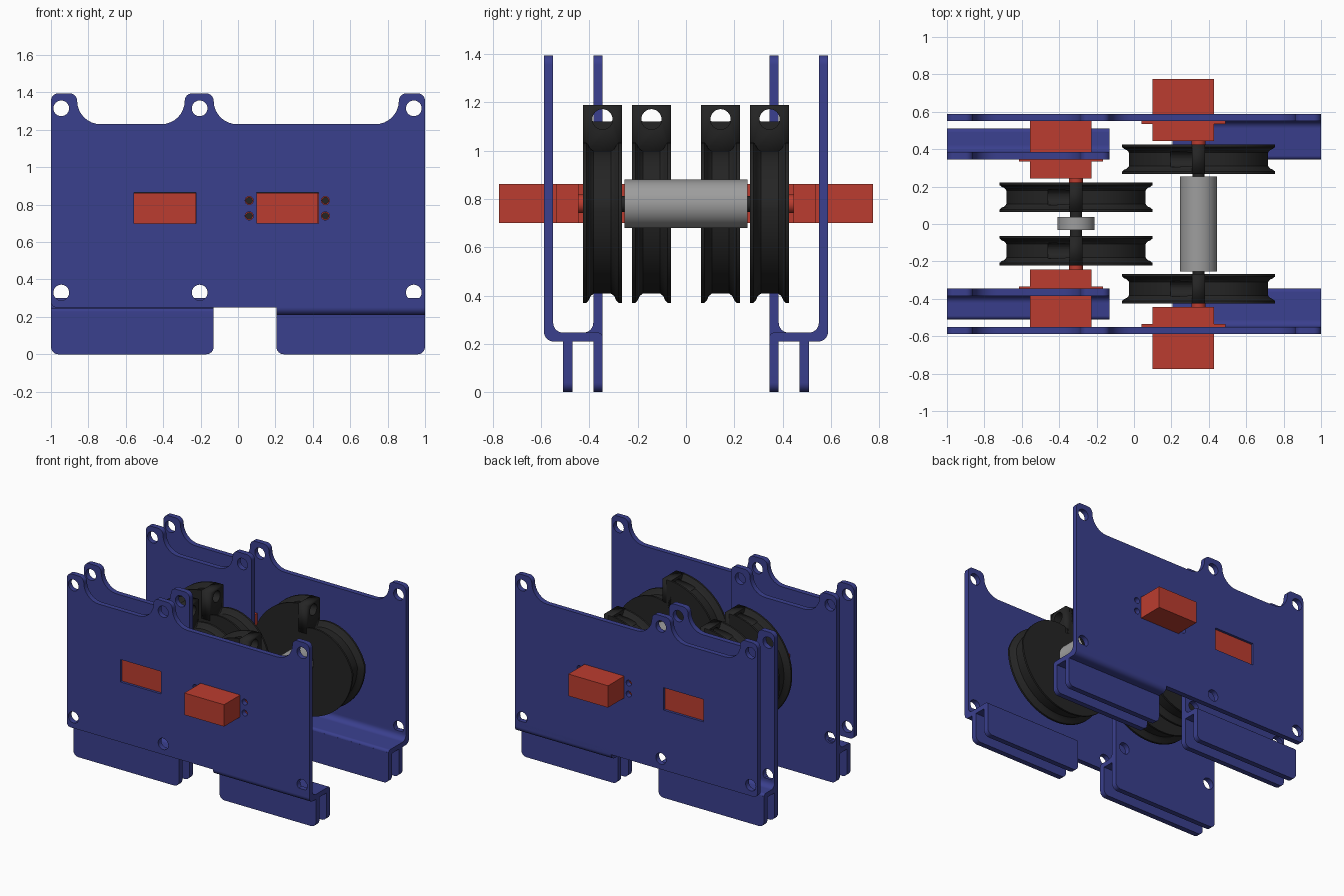
import bpy, bmesh, math
from mathutils import Vector

if "Cube" in bpy.data.objects:
    bpy.data.objects.remove(bpy.data.objects["Cube"])


def material(name, rgb):
    m = bpy.data.materials.new(name)
    m.diffuse_color = (*rgb, 1)
    m.use_nodes = True
    m.node_tree.nodes["Principled BSDF"].inputs["Base Color"].default_value = m.diffuse_color
    return m


BLUE = material("blue", (0.042, 0.050, 0.27))
RED = material("red", (0.50, 0.046, 0.029))
BLACK = material("black", (0.018, 0.018, 0.018))
GREY = material("grey", (0.34, 0.34, 0.34))
AXIS_Z = 0.78


def finish(ob, mat):
    ob.data.materials.clear()
    ob.data.materials.append(mat)
    bpy.ops.object.select_all(action='DESELECT')
    ob.select_set(True)
    bpy.context.view_layer.objects.active = ob
    bpy.ops.object.shade_smooth_by_angle(angle=math.radians(30))
    return ob


def mesh_object(name, bm, mat):
    bmesh.ops.recalc_face_normals(bm, faces=bm.faces[:])
    me = bpy.data.meshes.new(name)
    bm.to_mesh(me)
    bm.free()
    ob = bpy.data.objects.new(name, me)
    bpy.context.collection.objects.link(ob)
    return finish(ob, mat)


def rounded(corners, steps=8):
    """Turn (x, y, radius) corners into an outline with arcs."""
    out = []
    for i, (x, y, r) in enumerate(corners):
        p = Vector((x, y))
        if r == 0:
            out.append(p)
            continue
        a = (Vector(corners[i - 1][:2]) - p).normalized()
        b = (Vector(corners[(i + 1) % len(corners)][:2]) - p).normalized()
        c = p + (a + b) * r          # all corners are right angles
        for k in range(steps + 1):
            t = k / steps * math.pi / 2
            out.append(c - b * r * math.cos(t) - a * r * math.sin(t))
    return out


def rect(x0, x1, z0, z1):
    return [Vector(p) for p in ((x0, z0), (x1, z0), (x1, z1), (x0, z1))]


def circle(x, z, r, n=24):
    return [Vector((x + r * math.cos(2 * math.pi * k / n),
                    z + r * math.sin(2 * math.pi * k / n))) for k in range(n)]


def plate(name, loops, y0, y1, mat):
    """Upright flat plate from an outline and hole loops in x, z."""
    cu = bpy.data.curves.new(name, 'CURVE')
    cu.dimensions, cu.fill_mode = '2D', 'BOTH'
    cu.extrude = abs(y1 - y0) / 2
    for loop in loops:
        sp = cu.splines.new('POLY')
        sp.points.add(len(loop) - 1)
        for pt, v in zip(sp.points, loop):
            pt.co = (v.x, v.y, 0, 1)
        sp.use_cyclic_u = True
    ob = bpy.data.objects.new(name, cu)
    bpy.context.collection.objects.link(ob)
    ob.rotation_euler.x = math.pi / 2
    ob.location.y = (y0 + y1) / 2
    bpy.ops.object.select_all(action='DESELECT')
    ob.select_set(True)
    bpy.context.view_layer.objects.active = ob
    bpy.ops.object.convert(target='MESH')
    return finish(bpy.context.view_layer.objects.active, mat)


def rail(name, profile, x0, x1, side):
    """Sweep a y, z profile along x."""
    bm = bmesh.new()
    f = bm.faces.new([bm.verts.new((x0, side * p.x, p.y)) for p in profile])
    ext = bmesh.ops.extrude_face_region(bm, geom=[f])["geom"]
    bmesh.ops.translate(bm, vec=(x1 - x0, 0, 0),
                        verts=[v for v in ext if isinstance(v, bmesh.types.BMVert)])
    return mesh_object(name, bm, BLUE)


def box(name, x, y, z, mat):
    return plate(name, [rect(x[0], x[1], z[0], z[1])], y[0], y[1], mat)


def rod(name, x, y0, y1, r, mat):
    return plate(name, [circle(x, AXIS_Z, r, 48)], y0, y1, mat)


def wheel(name, cx, cy):
    """Grooved pulley whose upper right quarter spirals inward."""
    n, w = 96, 0.08
    prof = [(-w, 0), (-.066, 0), (-.056, -.012), (-.049, -.028), (-.036, -.038),
            (.036, -.038), (.049, -.028), (.056, -.012), (.066, 0), (w, 0)]
    bm = bmesh.new()
    rings = []
    for i in range(n + 1):
        a = math.pi / 2 + 2 * math.pi * i / n
        turn = max(0, a - 2 * math.pi) / (math.pi / 2)
        R = 0.41 - 0.18 * turn
        rings.append([bm.verts.new((cx + (R + d) * math.cos(a), cy + u,
                                    AXIS_Z + (R + d) * math.sin(a))) for u, d in prof])
    for p, q in zip(rings, rings[1:]):
        for k in range(len(prof) - 1):
            bm.faces.new((p[k], p[k + 1], q[k + 1], q[k]))
    bm.faces.new(rings[0] + rings[-1][::-1])       # step wall
    bm.faces.new([r[0] for r in rings])
    bm.faces.new([r[-1] for r in rings][::-1])
    body = mesh_object(name, bm, BLACK)
    block = box(name + "_cable_block", (cx - .034, cx + .034),
                (cy - w, cy + w), (0.98, 1.19), BLACK)
    # cable hole drilled through the block into the groove floor
    bpy.ops.mesh.primitive_cylinder_add(vertices=32, radius=0.042, depth=0.25,
                                        location=(cx - 0.025, cy, 1.13),
                                        rotation=(0, math.pi / 2, 0))
    drill = bpy.context.object
    drill.hide_render = True
    for ob in (body, block):
        m = ob.modifiers.new("drill", 'BOOLEAN')
        m.operation, m.object, m.solver = 'DIFFERENCE', drill, 'EXACT'
        bpy.context.view_layer.objects.active = ob
        bpy.ops.object.modifier_apply(modifier=m.name)
    bpy.data.objects.remove(drill)


def servo(name, x, y, s):
    """Servo with output axis at x; y is the distance of its output face."""
    x0, x1 = x - 0.245, x + 0.083
    box(name + "_body", (x0, x1), (s * y, s * (y + .33)), (.70, .863), RED)
    ears = [rect(x0 - .06, x1 + .06, .70, .863)]
    ears += screw_holes(x, 0.017)
    plate(name + "_ears", ears, s * (y + .09), s * (y + .107), RED)
    rod(name + "_shaft", x, s * (y - .025), s * y, 0.038, RED)


def screw_holes(x, r):
    return [circle(x + dx, z, r, 16) for dx in (-.285, .122) for z in (.74, .822)]


def window(x):
    return rect(x - .247, x + .085, .698, .865)


INNER_X, OUTER_X = -0.31, 0.345
T = 0.04
outer_outline = rounded([
    (-1, .25, .03), (1, .25, 0), (1, 1.395, T), (.86, 1.395, T), (.86, 1.23, .125),
    (-.13, 1.23, .125), (-.13, 1.395, T), (-.285, 1.395, T), (-.285, 1.23, .125),
    (-.86, 1.23, .125), (-.86, 1.395, T), (-1, 1.395, T)])
inner_outline = rounded([
    (-1, 0, T), (-.13, 0, T), (-.13, 1.395, T), (-.285, 1.395, T), (-.285, 1.23, .125),
    (-.86, 1.23, .125), (-.86, 1.395, T), (-1, 1.395, T)])


def mounting_holes(xs):
    return [circle(x, z, 0.042, 32) for x in xs for z in (.33, 1.315)]


def leg(name, x0, x1, y0, y1):
    plate(name, [rounded([(x0, 0, T), (x1, 0, T), (x1, .23, 0), (x0, .23, 0)])],
          y0, y1, BLUE)


for s, tag in ((-1, "front"), (1, "back")):
    # side plates
    plate(tag + "_outer_plate",
          [outer_outline, window(INNER_X), window(OUTER_X)]
          + screw_holes(OUTER_X, .022) + mounting_holes((-.945, -.205, .94)),
          s * .55, s * .588, BLUE)
    plate(tag + "_inner_plate",
          [inner_outline, window(INNER_X)]
          + screw_holes(INNER_X, .022) + mounting_holes((-.945, -.205)),
          s * .345, s * .384, BLUE)
    # bent shelves and the legs below them
    rail(tag + "_right_shelf", rounded([
        (.588, .30, 0), (.588, .21, T), (.345, .21, 0), (.345, .247, .02),
        (.55, .247, T), (.55, .30, 0)]), .205, 1, s)
    rail(tag + "_left_shelf", rounded([
        (.384, .30, 0), (.384, .247, T), (.51, .247, .02), (.51, .21, 0),
        (.36, .21, 0), (.36, .30, 0)]), -1, -.13, s)
    leg(tag + "_left_leg", -1, -.13, s * .47, s * .51)
    leg(tag + "_right_outer_leg", .205, 1, s * .47, s * .51)
    leg(tag + "_right_inner_leg", .205, 1, s * .345, s * .384)
    # drives and pulleys
    servo(tag + "_inner_servo", INNER_X, .243, s)
    servo(tag + "_outer_servo", OUTER_X, .445, s)
    wheel(tag + "_inner_wheel", INNER_X, s * .143)
    wheel(tag + "_outer_wheel", OUTER_X, s * .346)
    rod(tag + "_inner_hub", INNER_X, s * .03, s * .235, .033, BLACK)
    rod(tag + "_outer_hub", OUTER_X, s * .25, s * .437, .033, BLACK)

# rollers between the pulleys
rod("short_roller", INNER_X, -.033, .037, .10, GREY)
rod("long_roller", OUTER_X, -.254, .254, .10, GREY)
